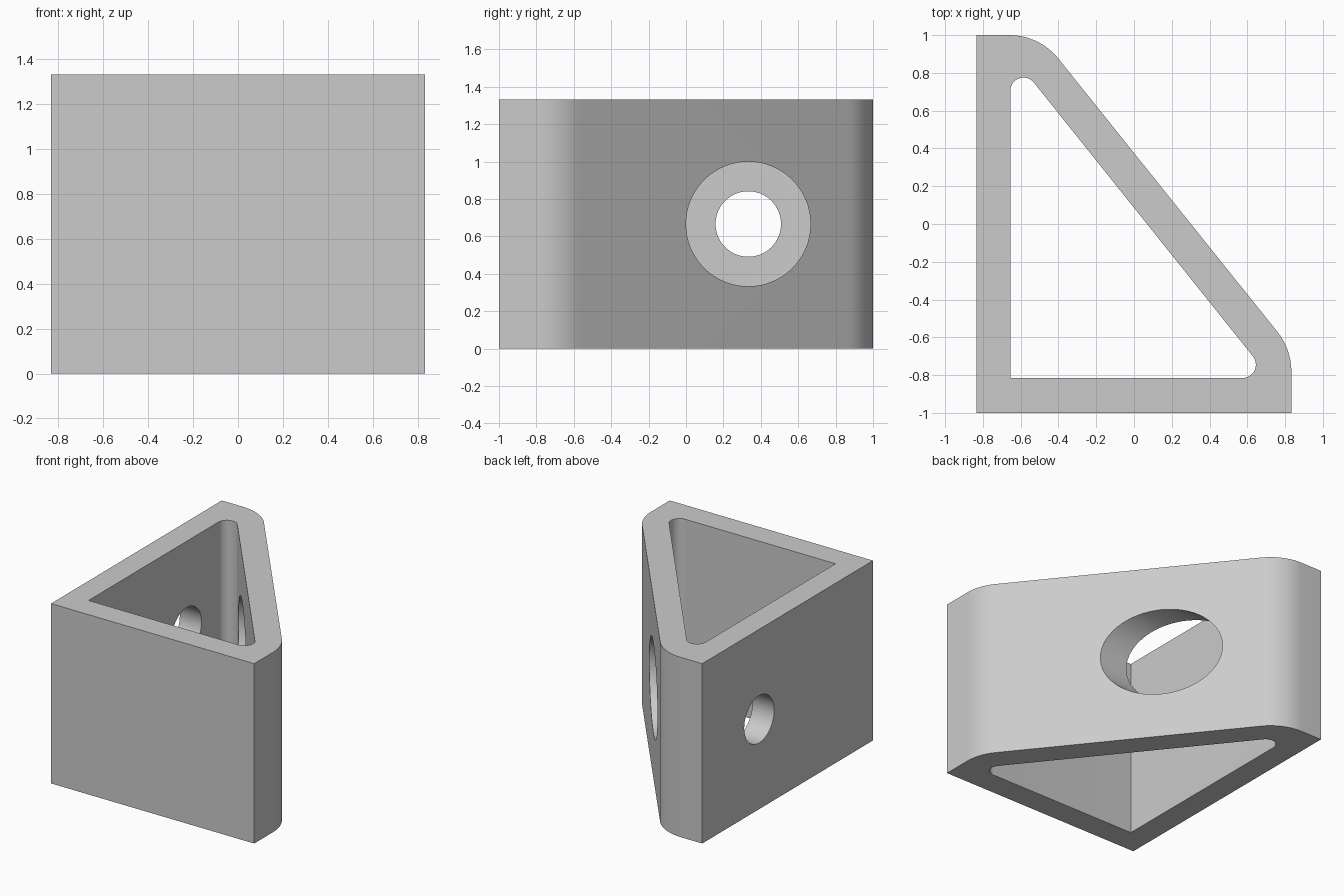
import bpy, bmesh
from math import sin, cos, atan2, pi

cube = bpy.data.objects.get("Cube")
if cube:
    bpy.data.objects.remove(cube, do_unlink=True)

HEIGHT = 1.333
SLANT = atan2(1.16, 1.45)      # direction the slanted wall faces

grey = bpy.data.materials.new("light grey")
grey.use_nodes = True
grey.diffuse_color = (0.6, 0.6, 0.6, 1)
grey.node_tree.nodes["Principled BSDF"].inputs["Base Color"].default_value = (0.6, 0.6, 0.6, 1)


def arc(cx, cy, r, start, end, steps=16):
    angles = [start + (end - start) * i / steps for i in range(steps + 1)]
    return [(cx + r * cos(a), cy + r * sin(a)) for a in angles]


def prism(name, outline, z0, z1):
    """Extrude a closed outline straight up."""
    bm = bmesh.new()
    base = bm.faces.new([bm.verts.new((x, y, z0)) for x, y in outline])
    top = bmesh.ops.extrude_face_region(bm, geom=[base])["geom"]
    bmesh.ops.translate(bm, vec=(0, 0, z1 - z0),
                        verts=[v for v in top if isinstance(v, bmesh.types.BMVert)])
    bmesh.ops.recalc_face_normals(bm, faces=bm.faces)
    mesh = bpy.data.meshes.new(name)
    bm.to_mesh(mesh)
    bm.free()
    mesh.materials.append(grey)
    obj = bpy.data.objects.new(name, mesh)
    bpy.context.collection.objects.link(obj)
    return obj


def cross_hole(name, radius, x0, x1):
    """Round cutter running along x."""
    bpy.ops.mesh.primitive_cylinder_add(
        vertices=64, radius=radius, depth=x1 - x0,
        location=((x0 + x1) / 2, 0.333, HEIGHT / 2), rotation=(0, pi / 2, 0))
    obj = bpy.context.object
    obj.name = name
    obj.data.materials.append(grey)
    return obj


# Wedge body with two rounded corners
outer = [(-0.833, -1), (0.833, -1)]
outer += arc(0.5, -0.78, 0.333, 0, SLANT)
outer += arc(-0.66, 0.667, 0.333, SLANT, pi / 2)
outer += [(-0.833, 1)]
body = prism("wedge_bracket", outer, 0, HEIGHT)

# Triangular opening through the full height
inner = [(-0.655, -0.815)]
inner += arc(0.575, -0.745, 0.07, -pi / 2, SLANT)
inner += arc(-0.585, 0.705, 0.07, SLANT, pi)
opening = prism("opening_cutter", inner, -0.2, HEIGHT + 0.2)

# Wide hole in the slanted wall, narrow hole in the straight wall
cutters = [opening,
           cross_hole("wide_hole_cutter", 0.333, -0.6, 1.2),
           cross_hole("narrow_hole_cutter", 0.175, -1.2, -0.3)]

for cutter in cutters:
    mod = body.modifiers.new(cutter.name, "BOOLEAN")
    mod.operation = "DIFFERENCE"
    mod.solver = "EXACT"
    mod.object = cutter
    bpy.ops.object.select_all(action="DESELECT")
    bpy.context.view_layer.objects.active = body
    body.select_set(True)
    bpy.ops.object.modifier_apply(modifier=mod.name)
    bpy.data.objects.remove(cutter, do_unlink=True)

bpy.ops.object.shade_smooth_by_angle(angle=pi / 6)
